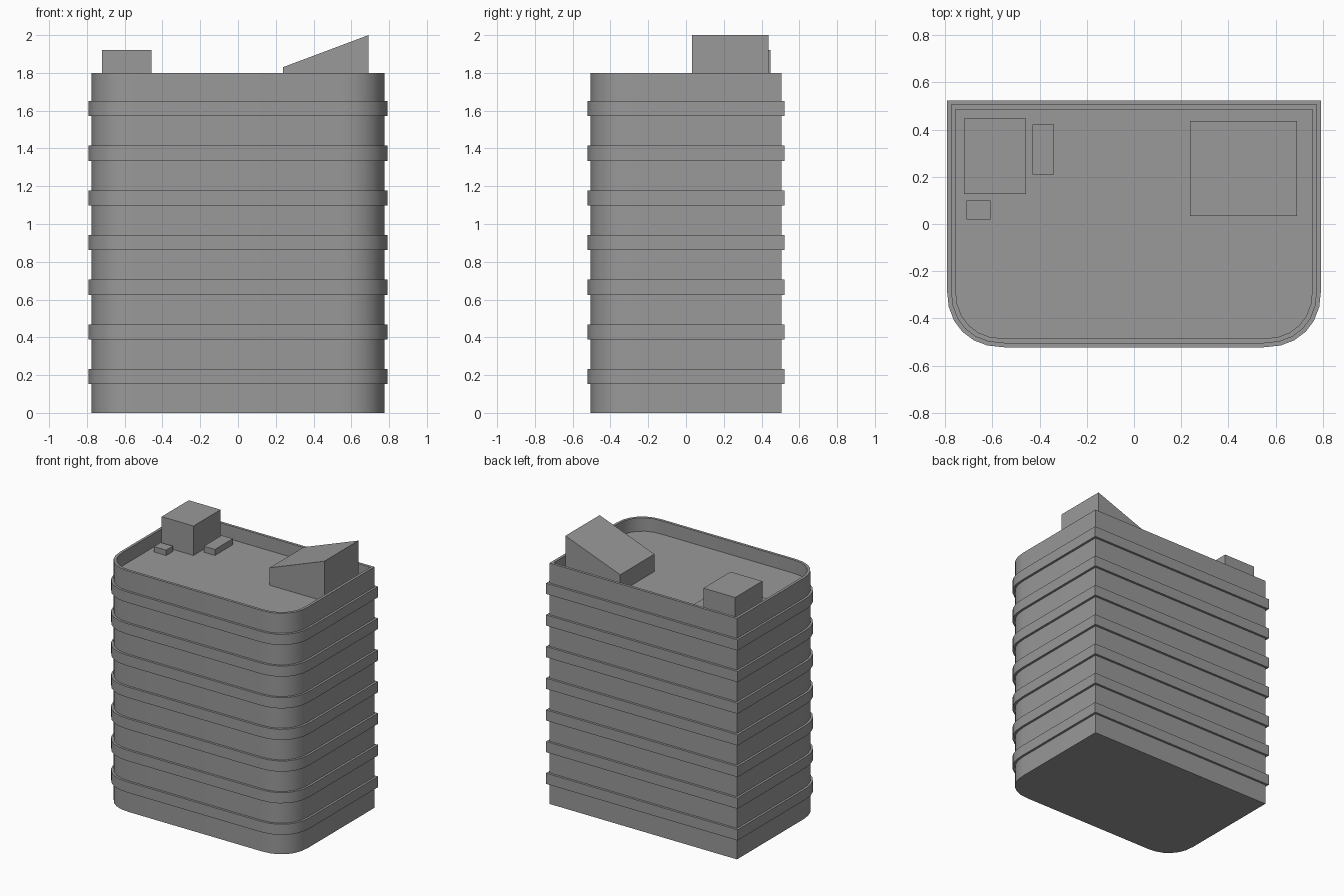
import bpy, math

if "Cube" in bpy.data.objects:
    bpy.data.objects.remove(bpy.data.objects["Cube"])

W, D, R = 0.775, 0.505, 0.225      # tower half width, half depth, front corner radius
FLOOR, TOP = 1.70, 1.80            # roof deck and parapet heights
SEG = 6
POWER = 2 / 2.2                    # corners slightly fuller than a circle

grey = bpy.data.materials.new("dark_grey")
grey.diffuse_color = (0.32, 0.32, 0.32, 1)
grey.use_nodes = True
grey.node_tree.nodes["Principled BSDF"].inputs["Base Color"].default_value = grey.diffuse_color


def full(v):
    return math.copysign(abs(v) ** POWER, v) if abs(v) > 1e-6 else 0.0


def outline(offset):
    """Plan with square back corners and rounded front corners."""
    w, d, r = W + offset, D + offset, R + offset
    pts = [(w, d), (-w, d)]
    for sx, start in ((-1, 180), (1, 270)):
        for i in range(SEG + 1):
            a = math.radians(start + 90 * i / SEG)
            pts.append((sx * (w - r) + r * full(math.cos(a)), -(d - r) + r * full(math.sin(a))))
    return pts


def make(name, verts, faces, smooth=False):
    mesh = bpy.data.meshes.new(name)
    mesh.from_pydata(verts, [], faces)
    mesh.materials.append(grey)
    obj = bpy.data.objects.new(name, mesh)
    bpy.context.collection.objects.link(obj)
    if smooth:
        bpy.ops.object.select_all(action='DESELECT')
        obj.select_set(True)
        bpy.context.view_layer.objects.active = obj
        bpy.ops.object.shade_smooth_by_angle(angle=math.radians(30))
    return obj


def loft(name, sections, ring=False):
    """Join (offset, z) sections; capped, or closed into a ring."""
    verts = [(x, y, z) for off, z in sections for x, y in outline(off)]
    n, m = len(outline(0)), len(sections)
    faces = []
    for s in range(m if ring else m - 1):
        a, b = s * n, (s + 1) % m * n
        faces += [(a + i, a + (i + 1) % n, b + (i + 1) % n, b + i) for i in range(n)]
    if not ring:
        faces.append(tuple(reversed(range(n))))
        faces.append(tuple(range((m - 1) * n, m * n)))
    return make(name, verts, faces, True)


def roof_block(name, x0, x1, y0, y1, z_left, z_right):
    """Box on the roof deck whose top may slope along x."""
    verts = [(x0, y0, FLOOR), (x1, y0, FLOOR), (x1, y1, FLOOR), (x0, y1, FLOOR),
             (x0, y0, z_left), (x1, y0, z_right), (x1, y1, z_right), (x0, y1, z_left)]
    faces = [(3, 2, 1, 0), (4, 5, 6, 7), (0, 1, 5, 4), (1, 2, 6, 5), (2, 3, 7, 6), (3, 0, 4, 7)]
    return make(name, verts, faces)


# Tower body with recessed roof and thin parapet
loft("tower_body", [(0, 0), (0, TOP), (-0.02, TOP), (-0.02, FLOOR)])

# Seven projecting floor bands
for i in range(7):
    z = 0.152 + i * 0.2365
    loft(f"floor_band_{i + 1}",
         [(-0.005, z), (0.017, z), (0.017, z + 0.08), (-0.005, z + 0.08)], ring=True)

# Rooftop structures
roof_block("stair_housing", -0.72, -0.457, 0.127, 0.447, 1.92, 1.92)
roof_block("sloped_roof_room", 0.238, 0.691, 0.033, 0.437, 1.83, 2.0)
roof_block("long_roof_unit", -0.43, -0.338, 0.21, 0.422, 1.745, 1.745)
roof_block("small_roof_unit", -0.71, -0.608, 0.02, 0.1, 1.74, 1.74)
